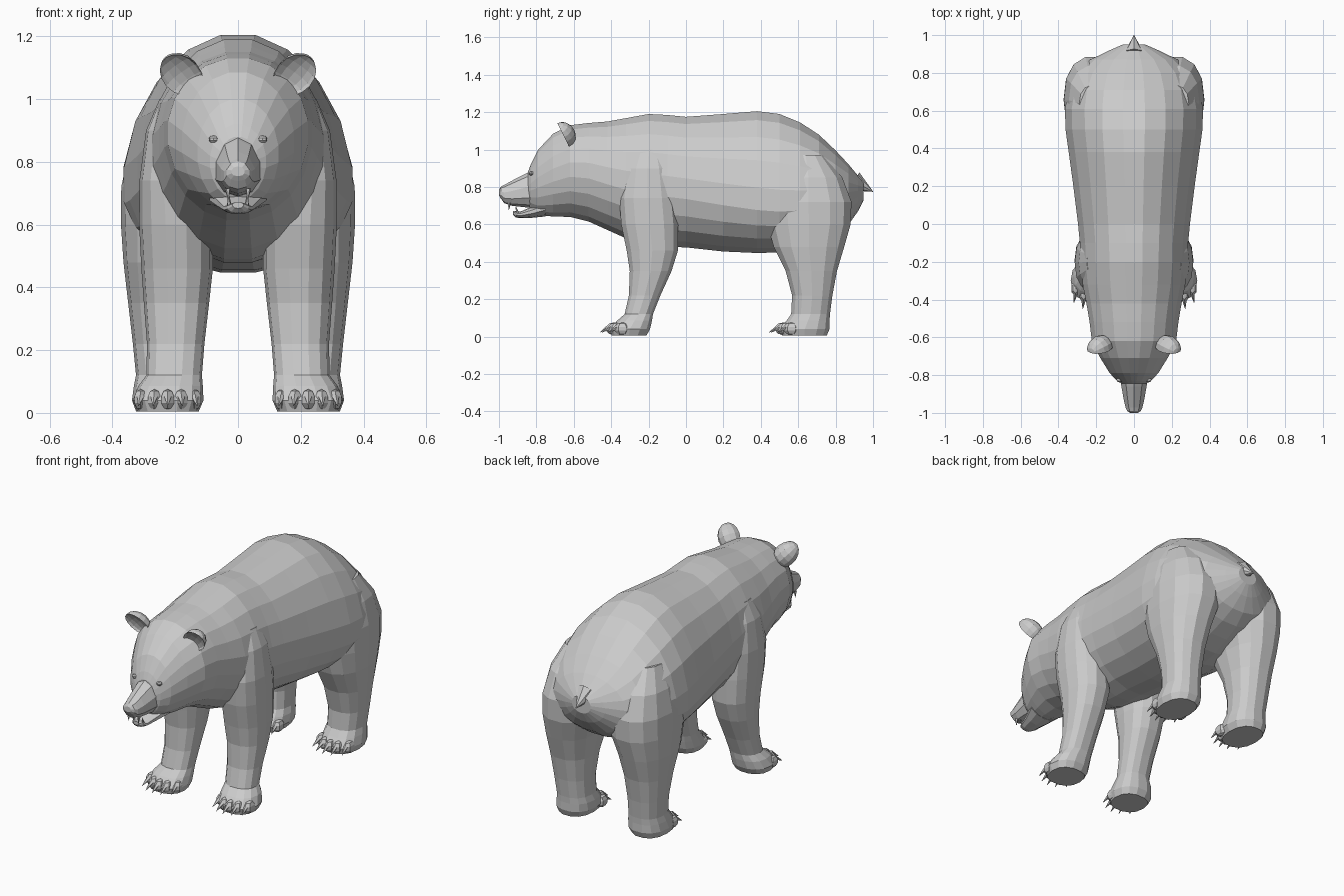
import bpy, bmesh, math
from mathutils import Vector, Matrix


def finish(bm, name, mirror=False):
    bmesh.ops.recalc_face_normals(bm, faces=bm.faces)
    me = bpy.data.meshes.new(name)
    bm.to_mesh(me)
    bm.free()
    ob = bpy.data.objects.new(name, me)
    bpy.context.collection.objects.link(ob)
    if mirror:
        ob.modifiers.new("Mirror", 'MIRROR').use_mirror_merge = False
    return ob


def loft(name, rings, mirror=False):
    bm = bmesh.new()
    loops = [[bm.verts.new(p) for p in r] for r in rings]
    n = len(loops[0])
    for a, b in zip(loops, loops[1:]):
        for i in range(n):
            j = (i + 1) % n
            bm.faces.new((a[i], a[j], b[j], b[i]))
    bm.faces.new(loops[0])
    bm.faces.new(loops[-1])
    return finish(bm, name, mirror)


def upright_ring(y, w, top, bottom, k=0.5, n=20):
    # cross-section facing y; k is the relative height of the widest point
    zc = bottom + k * (top - bottom)
    ring = []
    for i in range(n):
        a = 2 * math.pi * (i + 0.5) / n
        s = math.sin(a)
        ring.append((w * math.cos(a), y, zc + s * ((top - zc) if s > 0 else (zc - bottom))))
    # half-step rotation: stretch so the ring still reaches top and bottom
    f = 1 / math.cos(math.pi / n)
    return [(x, y, zc + (z - zc) * f) for x, y, z in ring]


def flat_ring(z, y0, y1, x0, x1, n=14):
    cx, cy, rx, ry = (x0 + x1) / 2, (y0 + y1) / 2, (x1 - x0) / 2, (y1 - y0) / 2
    ring = []
    for i in range(n):
        a = 2 * math.pi * i / n
        c, s = math.cos(a), math.sin(a)
        ring.append((cx + rx * math.copysign(abs(c) ** 0.85, c),
                     cy + ry * math.copysign(abs(s) ** 0.85, s), z))
    return ring


def add_ball(bm, loc, size, u=8, v=5):
    bmesh.ops.create_uvsphere(bm, u_segments=u, v_segments=v, radius=1,
                              matrix=Matrix.Translation(loc) @ Matrix.Diagonal((*size, 1)))


def add_spike(bm, base, tip, r, sides=5):
    base, tip = Vector(base), Vector(tip)
    d = tip - base
    m = Matrix.Translation((base + tip) / 2) @ d.to_track_quat('Z', 'Y').to_matrix().to_4x4()
    bmesh.ops.create_cone(bm, cap_ends=True, segments=sides, radius1=r, radius2=0.001,
                          depth=d.length, matrix=m)


# torso, neck and skull: y, half width, top, bottom, widest height
TORSO = [
    (-0.845, 0.065, 0.88, 0.71, 0.5), (-0.83, 0.09, 0.92, 0.68, 0.5),
    (-0.79, 0.13, 1.0, 0.65, 0.5), (-0.71, 0.18, 1.085, 0.642, 0.5),
    (-0.62, 0.226, 1.13, 0.64, 0.52), (-0.52, 0.238, 1.142, 0.615, 0.52),
    (-0.42, 0.255, 1.15, 0.57, 0.5), (-0.32, 0.275, 1.168, 0.525, 0.48),
    (-0.2, 0.287, 1.19, 0.49, 0.46), (-0.1, 0.29, 1.185, 0.48, 0.45),
    (0.0, 0.30, 1.175, 0.477, 0.44), (0.2, 0.325, 1.19, 0.455, 0.4),
    (0.38, 0.35, 1.205, 0.447, 0.36), (0.5, 0.367, 1.19, 0.45, 0.35),
    (0.61, 0.37, 1.145, 0.47, 0.36), (0.71, 0.352, 1.08, 0.51, 0.38),
    (0.8, 0.31, 0.995, 0.55, 0.4), (0.87, 0.235, 0.92, 0.60, 0.45),
    (0.92, 0.13, 0.86, 0.67, 0.5), (0.95, 0.06, 0.825, 0.73, 0.5)]
loft("body", [upright_ring(*r) for r in TORSO])

# muzzle and open lower jaw
MUZZLE = [(-0.78, 0.085, 0.90, 0.69), (-0.86, 0.07, 0.865, 0.695), (-0.93, 0.057, 0.83, 0.702),
          (-0.972, 0.047, 0.808, 0.715), (-0.99, 0.038, 0.80, 0.74), (-1.0, 0.022, 0.785, 0.755)]
loft("muzzle", [upright_ring(*r, 0.4, 10) for r in MUZZLE])
JAW = [(-0.75, 0.095, 0.73, 0.645), (-0.82, 0.068, 0.695, 0.637), (-0.885, 0.048, 0.668, 0.634),
       (-0.91, 0.036, 0.67, 0.638), (-0.925, 0.018, 0.672, 0.652)]
loft("lower_jaw", [upright_ring(*r, 0.55, 10) for r in JAW])

# teeth, eyes
bm = bmesh.new()
add_spike(bm, (0.033, -0.945, 0.715), (0.031, -0.947, 0.678), 0.009)
add_spike(bm, (0.028, -0.90, 0.66), (0.03, -0.912, 0.698), 0.008)
finish(bm, "teeth", True)
bm = bmesh.new()
add_ball(bm, (0.078, -0.825, 0.872), (0.016, 0.014, 0.012))
finish(bm, "eyes", True)

# cupped ears
bm = bmesh.new()
bmesh.ops.create_uvsphere(bm, u_segments=12, v_segments=8, radius=1)
for v in bm.verts:
    if v.co.y < -0.001:
        v.co.y *= -0.35
up = Vector((0.62, -0.35, 0.70)).normalized()
back = Vector((-0.2, 1, 0.2))
back = (back - back.dot(up) * up).normalized()
side = back.cross(up)
rot = Matrix((side, back, up)).transposed().to_4x4()
bm.transform(Matrix.Translation((0.18, -0.655, 1.076)) @ rot @ Matrix.Diagonal((0.062, 0.065, 0.08, 1)))
finish(bm, "ears", True)

# tail
bm = bmesh.new()
add_spike(bm, (0, 0.90, 0.83), (0, 1.0, 0.775), 0.055, 8)
finish(bm, "tail")

# legs: z, front y, back y, inner x, outer x
FRONT = [(0.005, -0.40, -0.21, 0.125, 0.32), (0.04, -0.41, -0.19, 0.11, 0.335),
         (0.085, -0.37, -0.18, 0.112, 0.318), (0.12, -0.33, -0.175, 0.115, 0.292),
         (0.22, -0.307, -0.135, 0.107, 0.29), (0.35, -0.303, -0.075, 0.092, 0.30),
         (0.46, -0.32, -0.04, 0.08, 0.308), (0.6, -0.35, -0.038, 0.08, 0.315),
         (0.74, -0.36, -0.05, 0.10, 0.314), (0.9, -0.33, -0.08, 0.12, 0.293),
         (1.0, -0.28, -0.12, 0.14, 0.25)]
REAR = [(0.005, 0.51, 0.755, 0.14, 0.325), (0.04, 0.50, 0.77, 0.12, 0.338),
        (0.085, 0.535, 0.77, 0.122, 0.332), (0.12, 0.56, 0.772, 0.13, 0.325),
        (0.22, 0.565, 0.785, 0.13, 0.335), (0.35, 0.53, 0.81, 0.118, 0.35),
        (0.48, 0.465, 0.85, 0.095, 0.365), (0.6, 0.43, 0.885, 0.06, 0.373),
        (0.72, 0.42, 0.89, 0.05, 0.372), (0.85, 0.47, 0.84, 0.07, 0.345),
        (0.97, 0.54, 0.74, 0.10, 0.29)]
for label, rows, toe_y in (("front", FRONT, -0.385), ("rear", REAR, 0.52)):
    loft(label + "_legs", [flat_ring(*r) for r in rows], True)
    # toes and claws fanned across the paw
    toes, claws = bmesh.new(), bmesh.new()
    for i in range(5):
        t = (i - 2) / 2
        x, y = 0.224 + 0.086 * t, toe_y + 0.045 * t * t
        add_ball(toes, (x, y, 0.042), (0.025, 0.045, 0.034), 6, 5)
        add_spike(claws, (x, y - 0.03, 0.05), (x + 0.008 * t, y - 0.076, 0.022), 0.012)
    finish(toes, label + "_toes", True)
    finish(claws, label + "_claws", True)
